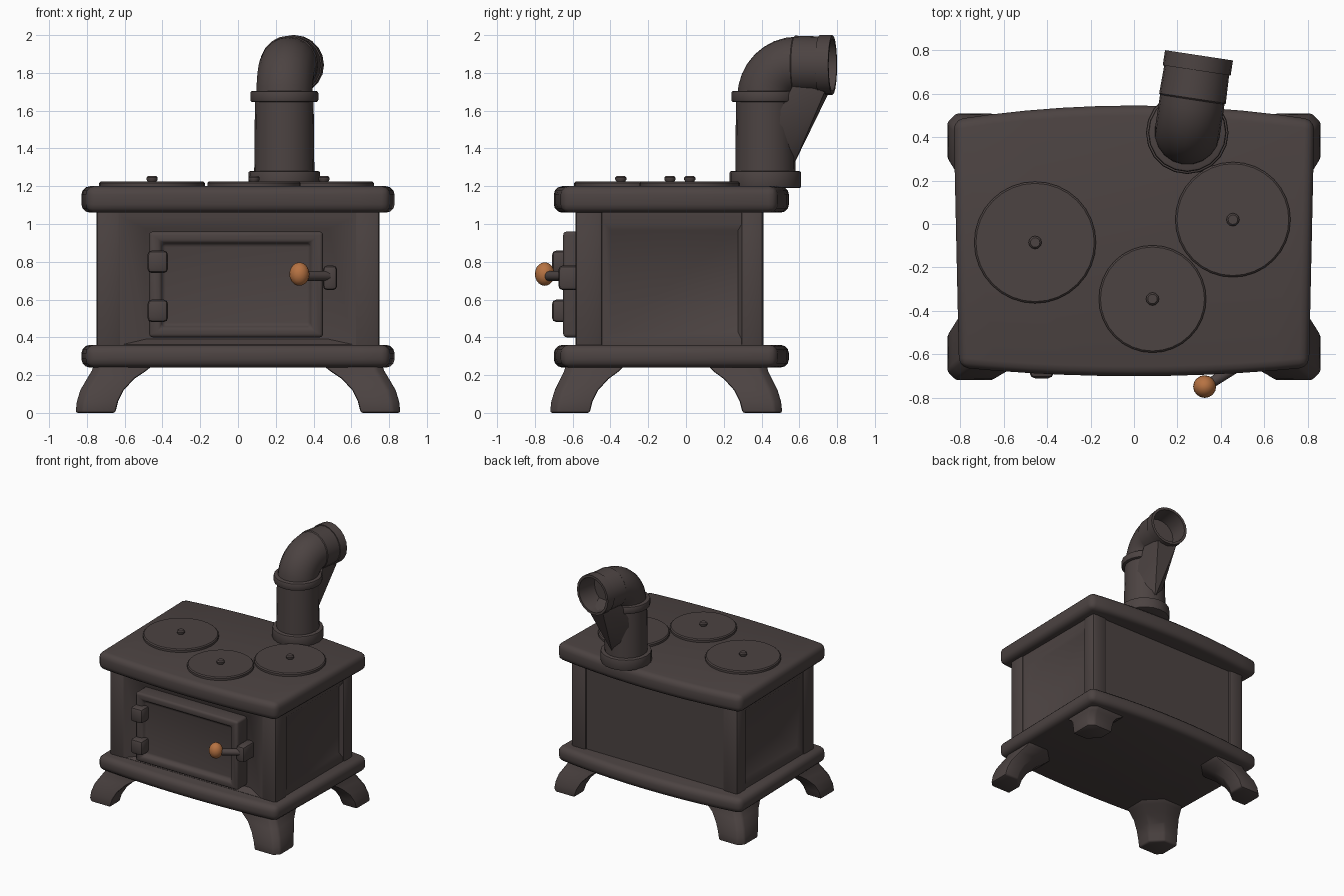
import bpy, bmesh, math
from mathutils import Vector

if "Cube" in bpy.data.objects:
    bpy.data.objects.remove(bpy.data.objects["Cube"])


def material(name, rgb):
    m = bpy.data.materials.new(name)
    m.diffuse_color = (*rgb, 1)
    m.use_nodes = True
    m.node_tree.nodes["Principled BSDF"].inputs["Base Color"].default_value = m.diffuse_color
    return m


IRON = material("dark iron", (0.072, 0.056, 0.054))
COPPER = material("copper orange", (0.47, 0.17, 0.055))


def finish(name, bm, bevel=0, segs=2, mat=IRON):
    bmesh.ops.recalc_face_normals(bm, faces=bm.faces)
    if bevel:
        edges = [e for e in bm.edges if e.calc_face_angle(0) > math.radians(35)]
        bmesh.ops.bevel(bm, geom=edges, offset=bevel, segments=segs,
                        profile=0.5, affect='EDGES', clamp_overlap=True)
    me = bpy.data.meshes.new(name)
    bm.to_mesh(me)
    bm.free()
    me.materials.append(mat)
    ob = bpy.data.objects.new(name, me)
    bpy.context.collection.objects.link(ob)
    bpy.ops.object.select_all(action='DESELECT')
    bpy.context.view_layer.objects.active = ob
    ob.select_set(True)
    bpy.ops.object.shade_smooth_by_angle(angle=math.radians(40))
    return ob


def loft(name, rings, bevel=0, segs=2, mat=IRON):
    """Skin a list of equal-length rings and cap both ends."""
    bm = bmesh.new()
    vs = [[bm.verts.new(p) for p in r] for r in rings]
    n = len(vs[0])
    for a, b in zip(vs, vs[1:]):
        for i in range(n):
            j = (i + 1) % n
            bm.faces.new((a[i], a[j], b[j], b[i]))
    bm.faces.new(vs[0])
    bm.faces.new(vs[-1])
    return finish(name, bm, bevel, segs, mat)


def rect_y(y, x0, x1, z0, z1):
    return [(x0, y, z0), (x1, y, z0), (x1, y, z1), (x0, y, z1)]


def rect_x(x, y0, y1, z0, z1):
    return [(x, y0, z0), (x, y1, z0), (x, y1, z1), (x, y0, z1)]


def box(name, x0, x1, y0, y1, z0, z1, bevel=0, segs=2):
    return loft(name, [rect_y(y0, x0, x1, z0, z1), rect_y(y1, x0, x1, z0, z1)], bevel, segs)


def circle(c, t, r, n=20, side=(1, 0, 0)):
    s = Vector(side).normalized()
    t = Vector(t).normalized()
    u = s.cross(t).normalized()
    return [Vector(c) + r * (math.cos(2 * math.pi * i / n) * s + math.sin(2 * math.pi * i / n) * u)
            for i in range(n)]


def lathe(name, x, y, profile, n=20, bevel=0):
    """Upright turned part from (radius, z) pairs."""
    return loft(name, [circle((x, y, z), (0, 0, 1), r, n) for r, z in profile], bevel)


# Top and base plates with bowed front and back
def plate(name, z0, z1):
    ts = [i / 5 - 1 for i in range(11)]
    out = [(0.805 * t, -0.66 - 0.04 * (1 - t * t)) for t in ts]
    out += [(-0.83 * t, 0.48 + 0.065 * (1 - t * t)) for t in ts]
    loft(name, [[(x, y, z) for x, y in out] for z in (z0, z1)], 0.045, 3)


plate("top_plate", 1.06, 1.20)
plate("base_plate", 0.24, 0.36)

# Body core, corner posts, side, back and front panels
box("body_core", -0.69, 0.69, -0.50, 0.37, 0.34, 1.08)
box("back_panel", -0.64, 0.64, 0.2, 0.395, 0.35, 1.07)
for sx, side in ((-1, "left"), (1, "right")):
    for y0, y1, end in ((-0.585, -0.44, "front"), (0.29, 0.41, "back")):
        x0, x1 = sorted((sx * 0.615, sx * 0.75))
        box(f"{end}_{side}_post", x0, x1, y0, y1, 0.34, 1.08, 0.022)
    loft(f"{side}_panel", [
        rect_x(sx * 0.60, -0.46, 0.31, 0.35, 1.07),
        rect_x(sx * 0.74, -0.46, 0.31, 0.35, 1.07),
        rect_x(sx * 0.74, -0.43, 0.295, 0.39, 1.0),
        rect_x(sx * 0.715, -0.40, 0.275, 0.43, 0.965)])
loft("front_panel", [
    rect_y(-0.40, -0.63, 0.63, 0.35, 1.07),
    rect_y(-0.58, -0.63, 0.63, 0.35, 1.07),
    rect_y(-0.58, -0.61, 0.61, 0.362, 1.035),
    rect_y(-0.53, -0.49, 0.48, 0.39, 0.975)])

# Oven door with raised rim, hinges and latch
loft("oven_door", [
    rect_y(-0.50, -0.47, 0.45, 0.40, 0.96),
    rect_y(-0.65, -0.47, 0.45, 0.40, 0.96),
    rect_y(-0.65, -0.41, 0.39, 0.45, 0.905),
    rect_y(-0.615, -0.40, 0.38, 0.46, 0.895)], 0.02, 3)
for z, nm in ((0.54, "lower"), (0.80, "upper")):
    box(f"{nm}_door_hinge", -0.48, -0.37, -0.71, -0.60, z - 0.06, z + 0.06, 0.025)
box("door_latch", 0.45, 0.525, -0.675, -0.52, 0.65, 0.78, 0.022)
axis = Vector((0.16, 0.10, 0))
loft("door_handle_stem", [circle((0.34, -0.74, 0.725), axis, 0.026, 10, (0, 0, 1)),
                          circle((0.50, -0.64, 0.725), axis, 0.026, 10, (0, 0, 1))])
bm = bmesh.new()
bmesh.ops.create_uvsphere(bm, u_segments=16, v_segments=10, radius=1)
for v in bm.verts:
    v.co = Vector((0.325, -0.748, 0.735)) + Vector((v.co.x * 0.053, v.co.y * 0.052, v.co.z * 0.062))
finish("door_handle_knob", bm, mat=COPPER)


# Flared legs: square section, small outer chamfer, large inner chamfer
def leg_ring(sx, sy, z, ox, ix, oy, iy):
    c, k = 0.04, 0.4
    w, d = (ox - ix) * k, (oy - iy) * k
    pts = [(ox - c, oy), (ox, oy - c), (ox, iy), (ix + w, iy), (ix, iy + d), (ix, oy)]
    return [(sx * x, -0.105 + sy * y, z) for x, y in pts]


LEG = [(0, .86, .65, .615, .405), (.06, .853, .635, .608, .39), (.12, .835, .605, .59, .36),
       (.18, .80, .55, .56, .305), (.22, .775, .49, .54, .25), (.26, .76, .44, .53, .21)]
for sx, side in ((-1, "left"), (1, "right")):
    for sy, end in ((-1, "front"), (1, "back")):
        loft(f"{end}_{side}_leg", [leg_ring(sx, sy, *s) for s in LEG], 0.012, 2)

# Hob lids with small lifting knobs
for nm, x, y, r in (("left", -0.455, -0.085, 0.28), ("right", 0.455, 0.02, 0.265),
                    ("front", 0.085, -0.345, 0.247)):
    lathe(f"{nm}_hob_lid", x, y, [(r, 1.19), (r, 1.217), (r - 0.008, 1.225)], 32)
    lathe(f"{nm}_hob_lid_knob", x, y, [(0.02, 1.22), (0.03, 1.235), (0.03, 1.245), (0.022, 1.254)], 12)

# Stove pipe with collars
PX, PY, R = 0.245, 0.42, 0.17
lathe("pipe_base_collar", PX, PY, [(0.19, 1.19), (0.19, 1.28)], 20, 0.01)
lathe("lower_pipe", PX, PY, [(0.16, 1.20), (0.155, 1.68)])
lathe("pipe_upper_collar", PX, PY, [(0.18, 1.645), (0.18, 1.705)], 20, 0.012)

# Elbow bending to the back, with hollow outlet
d = Vector((0.15, 0.989, 0))
s = Vector((0.989, -0.15, 0))
up = Vector((0, 0, 1))
base = Vector((PX, PY, 1.672))
rings = []
for i in range(9):
    a = i / 8 * math.pi / 2
    c = base + d * R * (1 - math.cos(a)) + up * R * math.sin(a)
    rings.append(circle(c, up * math.cos(a) + d * math.sin(a), 0.15, 20, s))
loft("pipe_elbow", rings)
end = base + up * R
loft("pipe_outlet", [circle(end + d * t, d, r, 20, s) for t, r in (
    (0.15, 0.145), (0.16, 0.155), (0.29, 0.151), (0.29, 0.158),
    (0.36, 0.158), (0.36, 0.138), (0.20, 0.132))])

# Gusset wedge between outlet and pipe
bm = bmesh.new()
for t, w, z in ((0.15, 0.0, 1.31), (0.08, 0.07, 1.31), (0.33, 0.08, 1.70), (0.33, -0.08, 1.70),
                (0.08, -0.07, 1.31), (0.05, 0.13, 1.50), (0.05, -0.13, 1.50),
                (0.17, 0.10, 1.75), (0.17, -0.10, 1.75)):
    bm.verts.new(Vector((PX, PY, z)) + d * t + s * w)
res = bmesh.ops.convex_hull(bm, input=bm.verts)
finish("pipe_gusset", bm)
